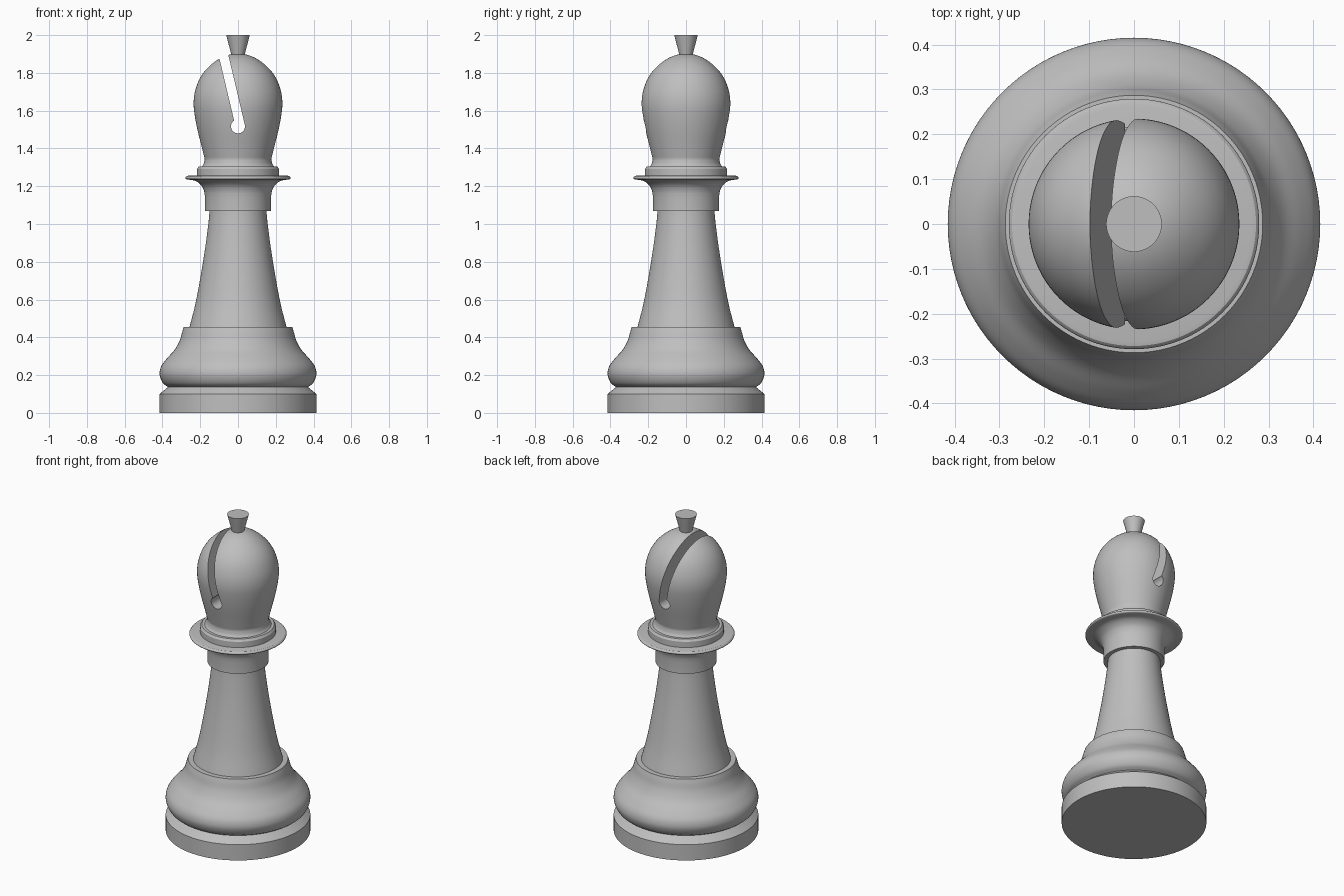
import bpy, bmesh, math
from mathutils import Vector, Matrix

SEGMENTS = 96

cube = bpy.data.objects.get("Cube")
if cube:
    bpy.data.objects.remove(cube, do_unlink=True)

grey = bpy.data.materials.new("plain_grey")
grey.use_nodes = True
colour = (0.52, 0.52, 0.52, 1)
grey.diffuse_color = colour
grey.node_tree.nodes["Principled BSDF"].inputs["Base Color"].default_value = colour


def smooth(points, steps=5):
    """Catmull-Rom curve through (radius, height) points."""
    p = [Vector(q) for q in points]
    p = [2 * p[0] - p[1]] + p + [2 * p[-1] - p[-2]]
    out = []
    for a, b, c, d in zip(p, p[1:], p[2:], p[3:]):
        for i in range(steps):
            t = i / steps
            out.append((2 * b + (c - a) * t + (2 * a - 5 * b + 4 * c - d) * t ** 2
                        + (3 * b - a - 3 * c + d) * t ** 3) / 2)
    return [tuple(v) for v in out] + [tuple(points[-1])]


def add_object(name, bm):
    bmesh.ops.recalc_face_normals(bm, faces=bm.faces)
    mesh = bpy.data.meshes.new(name)
    bm.to_mesh(mesh)
    bm.free()
    mesh.materials.append(grey)
    obj = bpy.data.objects.new(name, mesh)
    bpy.context.collection.objects.link(obj)
    return obj


def select(obj):
    bpy.ops.object.select_all(action="DESELECT")
    obj.select_set(True)
    bpy.context.view_layer.objects.active = obj


def shade(obj):
    select(obj)
    bpy.ops.object.shade_smooth_by_angle(angle=math.radians(30))


def lathe(name, profile):
    """Closed solid turned around the z axis."""
    profile = [(0, profile[0][1])] + profile + [(0, profile[-1][1])]
    bm = bmesh.new()
    verts = [bm.verts.new((r, 0, z)) for r, z in profile]
    edges = [bm.edges.new(pair) for pair in zip(verts, verts[1:])]
    bmesh.ops.spin(bm, geom=verts + edges, cent=(0, 0, 0), axis=(0, 0, 1),
                   angle=math.tau, steps=SEGMENTS)
    bmesh.ops.remove_doubles(bm, verts=bm.verts, dist=0.0002)
    obj = add_object(name, bm)
    shade(obj)
    return obj


# Foot and rounded base
lathe("foot", [(0.415, 0), (0.415, 0.1), (0.37, 0.137)])
lathe("base_body", smooth([(0.37, 0.137), (0.395, 0.155), (0.411, 0.185), (0.415, 0.215),
                           (0.405, 0.25), (0.375, 0.29), (0.335, 0.335), (0.308, 0.385),
                           (0.295, 0.43), (0.287, 0.455)]))

# Tapered stem
lathe("stem", smooth([(0.258, 0.45), (0.225, 0.58), (0.195, 0.74), (0.17, 0.9),
                      (0.155, 1.02), (0.15, 1.08)]))

# Flared collar with a thin rounded rim
flare = smooth([(0.175, 1.145), (0.18, 1.175), (0.195, 1.205), (0.225, 1.228), (0.262, 1.235)])
rim = smooth([(0.262, 1.235), (0.276, 1.238), (0.279, 1.246), (0.272, 1.254)], 3)
lathe("collar", [(0.175, 1.07)] + flare + rim[1:] + [(0.262, 1.256)])
lathe("neck_ring", [(0.217, 1.25), (0.217, 1.292), (0.208, 1.305)])

# Head with a domed top
fillet = smooth([(0.195, 1.3), (0.182, 1.318), (0.176, 1.343)], 4)
dome = smooth([(0.176, 1.343), (0.19, 1.4), (0.215, 1.5), (0.23, 1.58), (0.235, 1.64),
               (0.228, 1.7), (0.205, 1.765), (0.167, 1.82), (0.112, 1.867),
               (0.055, 1.894), (0, 1.902)])
head = lathe("head", fillet + dome[1:])

# Slanted slot ending in a round hole, cut right through the head
radius, width, length = 0.037, 0.05, 0.55
inner = width - radius
sweep = math.tau - math.acos(-inner / radius)
outline = [(radius * math.cos(-sweep * i / 32), radius * math.sin(-sweep * i / 32))
           for i in range(33)]
outline += [(-inner, length), (radius, length)]
bm = bmesh.new()
face = bm.faces.new([bm.verts.new((x, -0.5, z)) for x, z in outline])
side = bmesh.ops.extrude_face_region(bm, geom=[face])["geom"]
bmesh.ops.translate(bm, vec=(0, 1, 0),
                    verts=[v for v in side if isinstance(v, bmesh.types.BMVert)])
bm.transform(Matrix.Translation((0, 0, 1.517)) @ Matrix.Rotation(math.radians(-13.3), 4, "Y"))
cutter = add_object("slot_cutter", bm)
cutter.hide_render = True
cut = head.modifiers.new("slot", "BOOLEAN")
cut.operation, cut.solver, cut.object = "DIFFERENCE", "EXACT", cutter
select(head)
bpy.ops.object.modifier_apply(modifier=cut.name)
bpy.data.objects.remove(cutter, do_unlink=True)
shade(head)

# Flared finial
lathe("finial", [(0.034, 1.89), (0.062, 2.0)])
